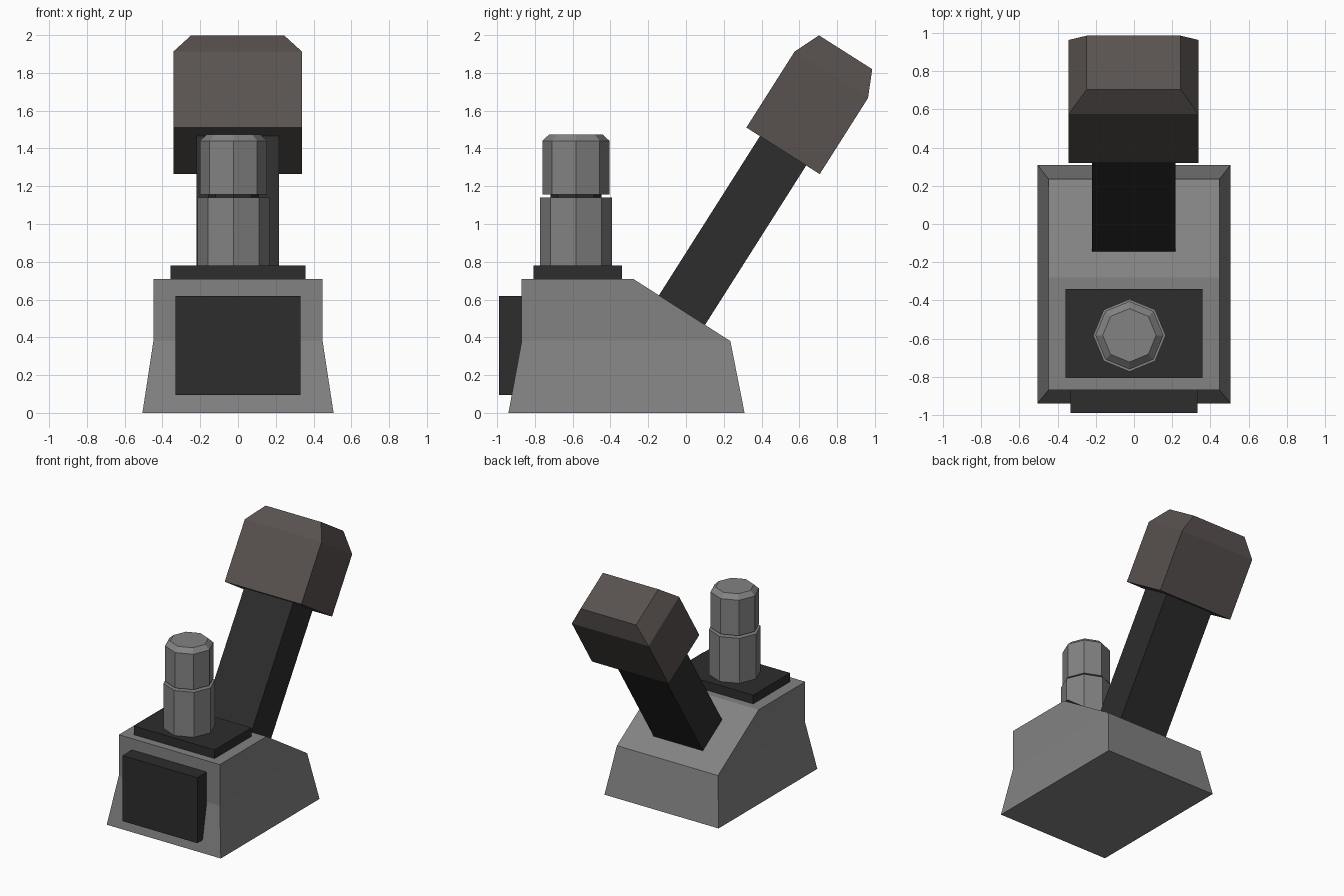
import bpy, bmesh, math

cube = bpy.data.objects.get("Cube")
if cube:
    bpy.data.objects.remove(cube, do_unlink=True)


def material(name, rgb):
    mat = bpy.data.materials.new(name)
    mat.use_nodes = True
    col = (*rgb, 1.0)
    mat.diffuse_color = col
    bsdf = next(n for n in mat.node_tree.nodes if n.type == 'BSDF_PRINCIPLED')
    bsdf.inputs["Base Color"].default_value = col
    return mat


grey = material("mid grey", (0.225, 0.225, 0.225))
black = material("soft black", (0.026, 0.026, 0.026))
brown = material("warm dark grey", (0.098, 0.083, 0.079))


def rect(half_x, y0, y1, z):
    """Rectangular ring at height z."""
    return [(-half_x, y0, z), (half_x, y0, z), (half_x, y1, z), (-half_x, y1, z)]


def octagon(r, z):
    """Eight-sided ring at height z."""
    return [(r * math.cos(i * math.pi / 4), r * math.sin(i * math.pi / 4), z)
            for i in range(8)]


def loft(name, rings, mat, location=(0, 0, 0), tilt=0.0):
    """Bridge rings from bottom to top and cap both ends."""
    bm = bmesh.new()
    loops = [[bm.verts.new(p) for p in ring] for ring in rings]
    n = len(loops[0])
    for a, b in zip(loops, loops[1:]):
        for i in range(n):
            j = (i + 1) % n
            bm.faces.new((a[i], a[j], b[j], b[i]))
    bm.faces.new(loops[0][::-1])
    bm.faces.new(loops[-1])
    bmesh.ops.recalc_face_normals(bm, faces=bm.faces)
    mesh = bpy.data.meshes.new(name)
    bm.to_mesh(mesh)
    bm.free()
    mesh.materials.append(mat)
    obj = bpy.data.objects.new(name, mesh)
    obj.location = location
    obj.rotation_euler.x = tilt
    bpy.context.collection.objects.link(obj)
    return obj


# Flared base with a sloping rear deck
loft("base", [rect(0.506, -0.94, 0.31, 0),
              rect(0.448, -0.87, 0.235, 0.38),
              rect(0.448, -0.87, -0.28, 0.71)], grey)

# Plates on the front and top of the base
loft("front_plate", [rect(0.332, -0.99, -0.85, 0.095),
                     rect(0.332, -0.99, -0.85, 0.62)], black)
loft("top_plate", [rect(0.358, -0.807, -0.34, 0.70),
                   rect(0.358, -0.807, -0.34, 0.78)], black)

# Octagonal knob in two sections with a recessed neck
knob = (-0.024, -0.583, 0)
loft("knob_lower", [octagon(0.19, 0.77), octagon(0.19, 1.14)], grey, knob)
loft("knob_neck", [octagon(0.135, 1.13), octagon(0.135, 1.165)], black, knob)
loft("knob_upper", [octagon(0.178, 1.156), octagon(0.178, 1.44),
                    octagon(0.14, 1.475)], grey, knob)

# Lever standing square to the sloping deck
pivot = (-0.002, -0.022, 0.543)
lean = math.radians(-32.4)
loft("lever_stem", [rect(0.218, -0.145, 0.145, -0.02),
                    rect(0.218, -0.145, 0.145, 1.05)], black, pivot, lean)
loft("lever_grip", [rect(0.34, -0.23, 0.23, 1.0),
                    rect(0.34, -0.23, 0.23, 1.477),
                    rect(0.246, -0.167, 0.167, 1.618)], brown, pivot, lean)
